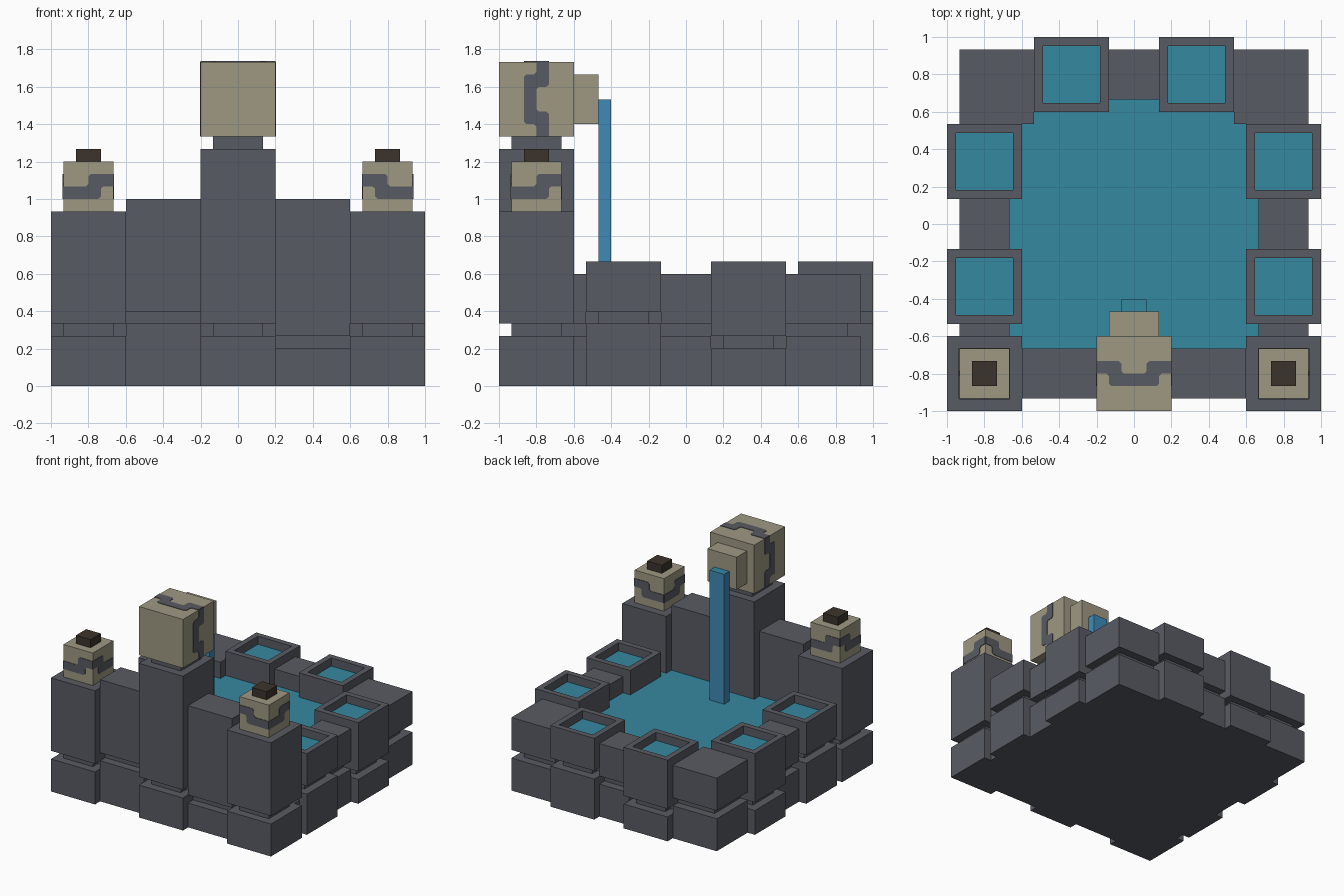
import bpy, bmesh
from mathutils import Vector

if "Cube" in bpy.data.objects:
    bpy.data.objects.remove(bpy.data.objects["Cube"])

U = 1 / 15  # block grid unit


def material(name, color):
    m = bpy.data.materials.new(name)
    m.diffuse_color = (*color, 1)
    m.use_nodes = True
    m.node_tree.nodes["Principled BSDF"].inputs["Base Color"].default_value = m.diffuse_color
    return m


STONE = material("grey stone", (0.098, 0.105, 0.125))
SAND = material("pale sandstone", (0.345, 0.314, 0.225))
DARK = material("dark wood", (0.045, 0.034, 0.025))
POOL = material("teal water", (0.036, 0.246, 0.352))
FALL = material("blue water", (0.051, 0.254, 0.479))


def finish(bm, name, *mats):
    mesh = bpy.data.meshes.new(name)
    bm.to_mesh(mesh)
    bm.free()
    for m in mats:
        mesh.materials.append(m)
    ob = bpy.data.objects.new(name, mesh)
    bpy.context.collection.objects.link(ob)
    return ob


def add_box(bm, lo, hi):
    """Add a box given in grid units."""
    lo, hi = Vector(lo) * U, Vector(hi) * U
    verts = bmesh.ops.create_cube(bm, size=1)["verts"]
    for v in verts:
        v.co = (lo + hi) / 2 + v.co * (hi - lo)
    return list({f for v in verts for f in v.link_faces})


def box(name, lo, hi, mat, top_mat=None):
    bm = bmesh.new()
    for f in add_box(bm, lo, hi):
        f.normal_update()
        if top_mat and f.normal.z > 0.9:
            f.material_index = 1
    return finish(bm, name, mat, top_mat or mat)


def block(name, x, y, top, g0, g1, basin=False):
    """Lower and upper stone with a recessed joint from g0 to g1."""
    bm = bmesh.new()
    add_box(bm, (x[0], y[0], 0), (x[1], y[1], g0))
    add_box(bm, (x[0] + 1, y[0] + 1, g0), (x[1] - 1, y[1] - 1, g1))
    faces = add_box(bm, (x[0], y[0], g1), (x[1], y[1], top))
    if basin:  # sunken water basin in the top
        bm.normal_update()
        lid = next(f for f in faces if f.normal.z > 0.9)
        bmesh.ops.inset_region(bm, faces=[lid], thickness=U)
        floor = bmesh.ops.extrude_discrete_faces(bm, faces=[lid])["faces"][0]
        for v in floor.verts:
            v.co.z -= U
        floor.material_index = 1
    return finish(bm, name, STONE, POOL)


def plate(name, profile, origin, across, up):
    """Thin painted plate standing just off a face."""
    a, b = Vector(across), Vector(up)
    n = a.cross(b)
    bm = bmesh.new()
    loop = [bm.verts.new((Vector(origin) + a * p + b * q) * U) for p, q in profile]
    face = bm.faces.new(loop)
    ext = bmesh.ops.extrude_face_region(bm, geom=[face])["geom"]
    for v in ext:
        if isinstance(v, bmesh.types.BMVert):
            v.co += n * 0.004
    bmesh.ops.recalc_face_normals(bm, faces=bm.faces)
    return finish(bm, name, STONE)


# Foundation and pool
box("foundation", (-13, -13, 0), (13, 13, 6), STONE)
box("pool_water", (-10, -10, 6), (10, 10, 7), POOL)

# Front wall: towers, panels and central pillar
block("front_panel_left", (-9, -3), (-14, -10), 15, 5, 6)
block("front_panel_right", (3, 9), (-14, -10), 15, 3, 4)
block("pillar", (-3, 3), (-15, -9), 19, 4, 5)

for s, side in ((-1, "left"), (1, "right")):
    def span(a, b):
        return (a, b) if s > 0 else (-b, -a)

    block("tower_" + side, span(9, 15), (-15, -9), 14, 4, 5)
    # Low side walls with basin blocks
    block("side_front_filler_" + side, span(10, 14), (-10, -8), 9, 4, 5)
    block("side_basin_front_" + side, span(9, 15), (-8, -2), 10, 5, 6, True)
    block("side_panel_" + side, span(10, 14), (-2, 2), 9, 4, 5)
    block("side_basin_back_" + side, span(9, 15), (2, 8), 10, 3, 4, True)
    block("back_corner_" + side, span(8, 14), (8, 14), 9, 4, 5)
    g = 5 if s > 0 else 3
    block("back_basin_" + side, span(2, 8), (9, 15), 10, g, g + 1, True)
block("back_panel", (-2, 2), (10, 14), 9, 4, 5)

# Lantern cubes on the towers, with a stepped band round all four sides
STEP = [(0, 1), (2.8, 1), (3, 1.2), (3, 1.8), (3.2, 2), (4, 2),
        (4, 3), (2.2, 3), (2, 2.8), (2, 2.2), (1.8, 2), (0, 2)]
FLIP = [(4 - p, q) for p, q in STEP]
Z = (0, 0, 1)
for s, side in ((-1, "left"), (1, "right")):
    x0, x1 = (10, 14) if s > 0 else (-14, -10)
    box("lantern_" + side, (x0, -14, 14), (x1, -10, 18), SAND)
    box("lantern_cap_" + side, (x0 + 1, -13, 18), (x1 - 1, -11, 19), DARK)
    a, b = (FLIP, STEP) if s > 0 else (STEP, FLIP)
    plate("band_front_" + side, a, (x0, -14, 14), (1, 0, 0), Z)
    plate("band_right_" + side, b, (x1, -14, 14), (0, 1, 0), Z)
    plate("band_back_" + side, a, (x1, -10, 14), (-1, 0, 0), Z)
    plate("band_left_" + side, b, (x0, -10, 14), (0, -1, 0), Z)

# Spouting head on the pillar
box("neck", (-2, -14, 19), (2, -10, 20), STONE)
box("head", (-3, -15, 20), (3, -9, 26), SAND)
box("spout", (-2, -9, 21), (2, -7, 25), SAND)
box("waterfall", (-1, -7, 7), (1, -6, 23), FALL, POOL)

# Curved band over the head: p runs front to back, q along the strip
half = [(3, 0), (3, .8), (2.8, 1), (2.2, 1), (2, 1.2)]
inner = [(3, 2.2), (3.2, 2), (3.8, 2), (4, 1.8), (4, 0)]
BEND = (half + [(p, 6 - q) for p, q in reversed(half)]
        + [(p, 6 - q) for p, q in reversed(inner)] + inner)
plate("head_band_right", BEND, (3, -15, 20), (0, 1, 0), Z)
plate("head_band_left", [(6 - p, q) for p, q in BEND], (-3, -9, 20), (0, -1, 0), Z)
plate("head_band_top", [(q, p) for p, q in BEND], (-3, -15, 26), (1, 0, 0), (0, 1, 0))
